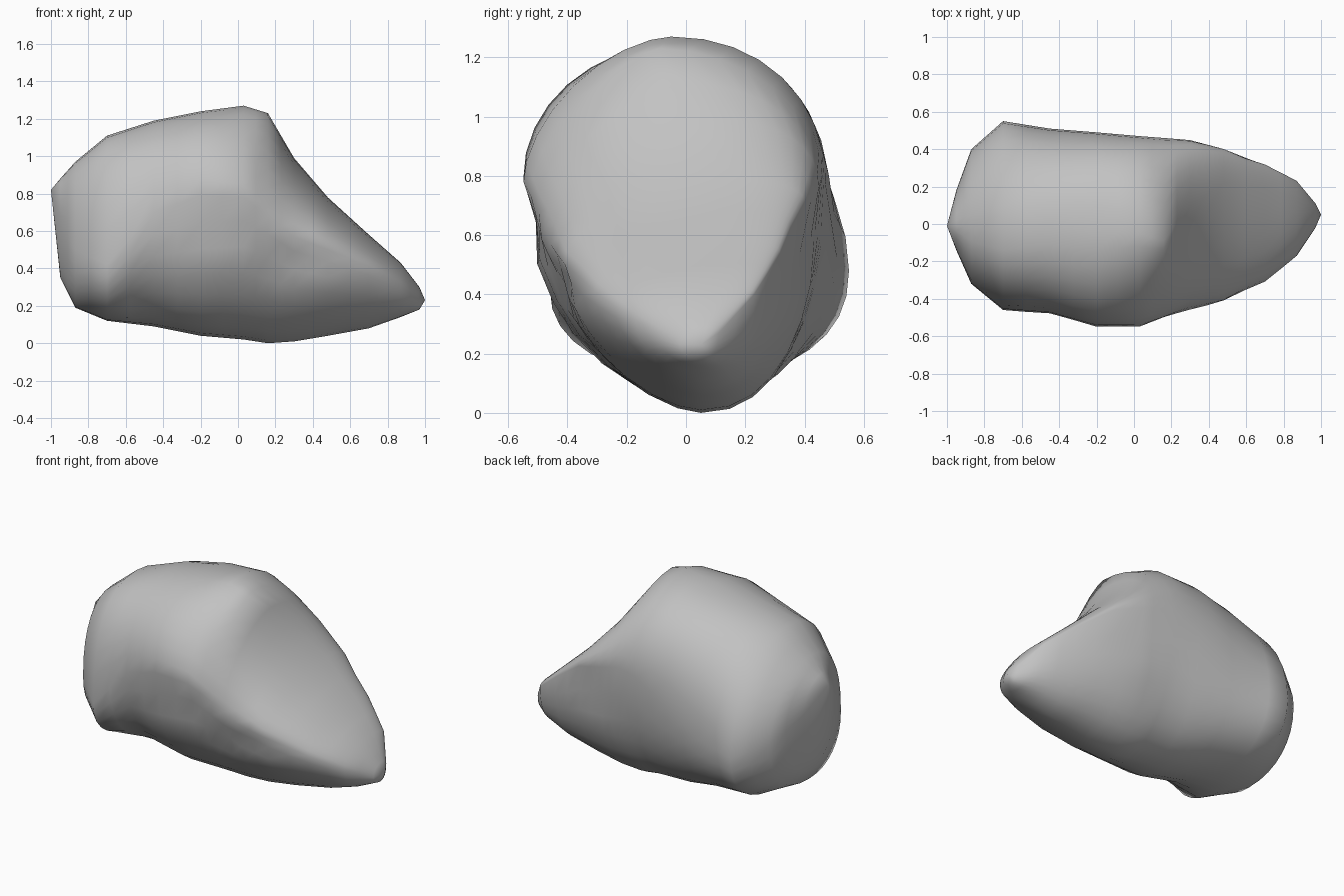
import bpy
import bmesh
from math import sin, cos, pi, exp
from mathutils import Vector

default_cube = bpy.data.objects.get("Cube")
if default_cube:
    bpy.data.objects.remove(default_cube, do_unlink=True)

# Cross-sections along the boulder:
# x, then (y, z) of the crest, back bulge, keel and front bulge,
# then the roundness of back shoulder, front shoulder and front underside
# (lower is boxier, higher is flatter)
SECTIONS = [
    (-.95, (-.01, .88), (.18, .68), (0, .35), (-.14, .68), 1.1, 1, 1),
    (-.87, (-.02, .97), (.4, .56), (0, .19), (-.32, .5), 1.1, .85, .9),
    (-.7, (-.02, 1.11), (.55, .48), (.05, .12), (-.46, .42), 1.05, .8, .9),
    (-.45, (0, 1.19), (.51, .52), (.05, .09), (-.48, .7), .9, .9, 1),
    (-.2, (-.04, 1.24), (.49, .65), (.05, .04), (-.55, .79), .82, 1, 1),
    (.03, (-.05, 1.27), (.47, .78), (.05, .02), (-.55, .78), .95, 1.2, 1.1),
    (.16, (-.09, 1.23), (.46, .8), (.05, 0), (-.51, .68), 1.05, 1.35, 1.2),
    (.3, (.1, .99), (.45, .76), (.05, .01), (-.46, .57), .9, 1.1, 1.2),
    (.48, (.22, .78), (.41, .7), (.05, .04), (-.42, .5), .9, 1.1, 1.2),
    (.7, (.2, .58), (.32, .54), (.05, .08), (-.31, .41), .9, 1.1, 1.2),
    (.87, (.13, .43), (.23, .4), (.05, .14), (-.17, .31), .9, 1, 1),
    (.97, (.07, .3), (.11, .27), (.05, .18), (-.02, .23), .9, 1, 1),
]
BLUNT_END = Vector((-1, -.01, .82))
POINTED_END = Vector((1, .05, .23))
BACK_UNDERSIDE = .88

# Weathered hollows: centre, half-length in x, half-height in z, depth
HOLLOWS = [
    (Vector((-.08, -.52, .64)), .25, .08, .04),
    (Vector((.3, -.45, .45)), .25, .06, .04),
    (Vector((.4, .42, .6)), .2, .1, .03),
]
STEPS = 8


def quarter(wide, tall, roundness, reverse):
    """Points on a quarter curve between a side bulge and a crest or keel."""
    points = []
    for i in range(STEPS):
        angle = pi / 2 * i / STEPS
        if reverse:
            angle = pi / 2 - angle
        across = max(sin(angle), 0) ** roundness
        upward = max(cos(angle), 0) ** roundness
        y = tall[0] + (wide[0] - tall[0]) * across
        z = wide[1] + (tall[1] - wide[1]) * upward
        points.append((y, z))
    return points


def ring(section):
    """Closed loop of points for one cross-section."""
    x, crest, back, keel, front, back_top, front_top, front_low = section
    loop = (quarter(back, crest, back_top, False)
            + quarter(back, keel, BACK_UNDERSIDE, True)
            + quarter(front, keel, front_low, False)
            + quarter(front, crest, front_top, True))
    return [Vector((x, y, z)) for y, z in loop]


def weather(point):
    """Press the hollows into the sides."""
    result = point.copy()
    for centre, length, height, depth in HOLLOWS:
        if point.y * centre.y > 0:
            along = (point.x - centre.x) / length
            up = (point.z - centre.z) / height
            result.y -= centre.y / abs(centre.y) * depth * exp(-along ** 2 - up ** 2)
    return result


# Loft with one extra ring halfway between neighbouring sections
rings = []
for section in SECTIONS:
    loop = ring(section)
    if rings:
        rings.append([(a + b) / 2 for a, b in zip(rings[-1], loop)])
    rings.append(loop)

bm = bmesh.new()
loops = [[bm.verts.new(weather(p)) for p in loop] for loop in rings]
count = len(loops[0])
for near, far in zip(loops, loops[1:]):
    for i in range(count):
        j = (i + 1) % count
        bm.faces.new((near[i], near[j], far[j], far[i]))

# Close both ends to a point
for end, loop in ((BLUNT_END, loops[0]), (POINTED_END, loops[-1])):
    pole = bm.verts.new(end)
    for i in range(count):
        bm.faces.new((pole, loop[i], loop[(i + 1) % count]))

bmesh.ops.recalc_face_normals(bm, faces=bm.faces)
for face in bm.faces:
    face.smooth = True

mesh = bpy.data.meshes.new("boulder")
bm.to_mesh(mesh)
bm.free()
boulder = bpy.data.objects.new("boulder", mesh)
bpy.context.collection.objects.link(boulder)

# Plain stone colour
stone = bpy.data.materials.new("stone_grey")
stone.use_nodes = True
grey = (.54, .54, .54, 1)
stone.diffuse_color = grey
stone.node_tree.nodes["Principled BSDF"].inputs["Base Color"].default_value = grey
mesh.materials.append(stone)
